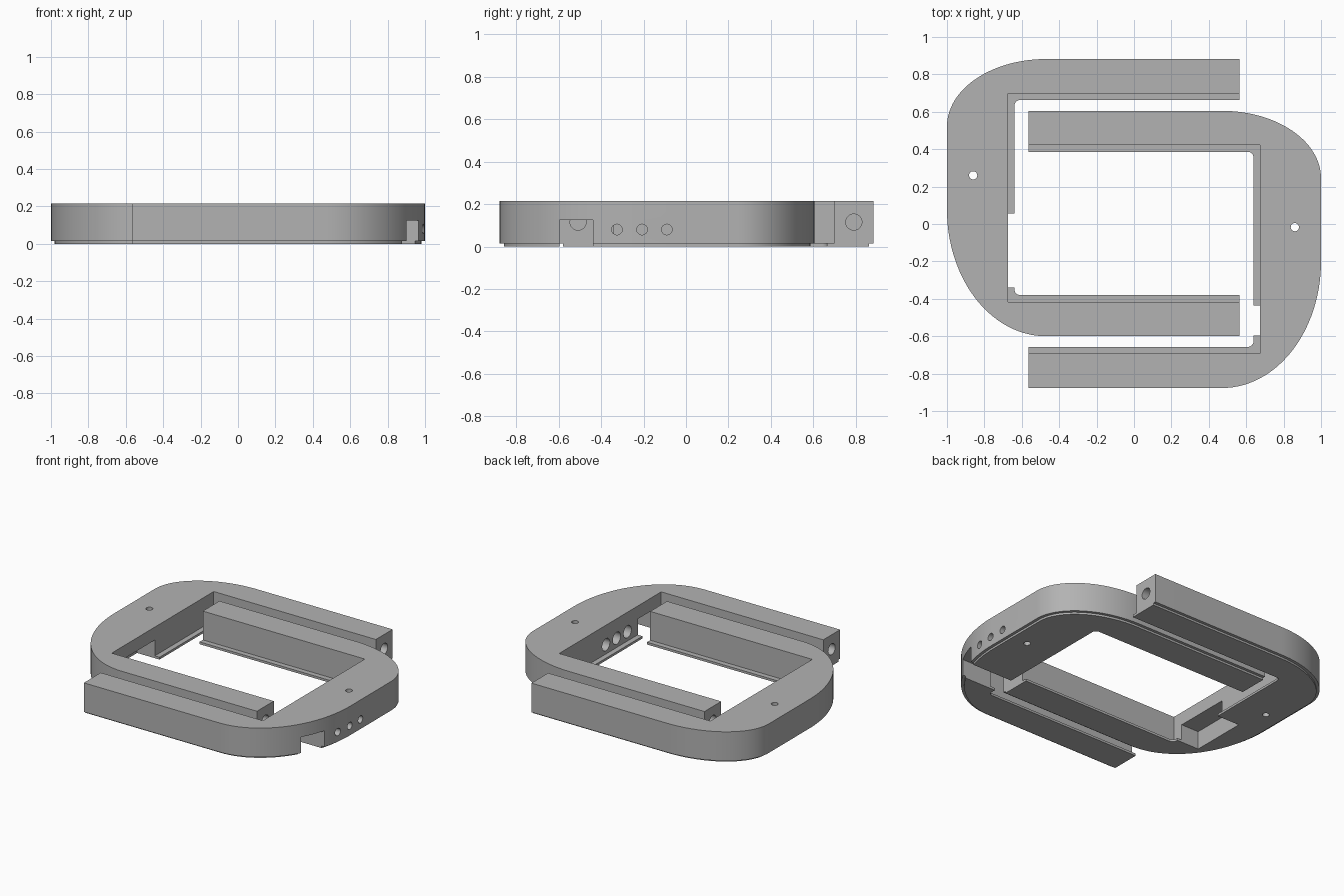
import bpy, bmesh, math
from mathutils import Matrix

if "Cube" in bpy.data.objects:
    bpy.data.objects.remove(bpy.data.objects["Cube"])

H, BASE = 0.215, 0.014          # total height, base plate thickness

grey = bpy.data.materials.new("plain_grey")
grey.diffuse_color = (0.45, 0.45, 0.45, 1)
grey.use_nodes = True
grey.node_tree.nodes["Principled BSDF"].inputs["Base Color"].default_value = grey.diffuse_color


def make_object(name, bm):
    bmesh.ops.recalc_face_normals(bm, faces=bm.faces)
    me = bpy.data.meshes.new(name)
    bm.to_mesh(me)
    bm.free()
    ob = bpy.data.objects.new(name, me)
    bpy.context.collection.objects.link(ob)
    me.materials.append(grey)
    return ob


def prism(name, pts, z0, z1):
    bm = bmesh.new()
    f = bm.faces.new([bm.verts.new((x, y, z0)) for x, y in pts])
    ext = bmesh.ops.extrude_face_region(bm, geom=[f])
    verts = [v for v in ext["geom"] if isinstance(v, bmesh.types.BMVert)]
    bmesh.ops.translate(bm, verts=verts, vec=(0, 0, z1 - z0))
    return make_object(name, bm)


def box(x0, x1, y0, y1, z0, z1):
    return prism("cutter", [(x0, y0), (x1, y0), (x1, y1), (x0, y1)], z0, z1)


def rod(axis, a, b, p, q, r):
    """Cylinder from a to b along x (p=y, q=z) or z (p=x, q=y)."""
    bm = bmesh.new()
    m = Matrix.Translation((0, 0, (a + b) / 2))
    if axis == "x":
        m = Matrix.Translation(((a + b) / 2, p, q)) @ Matrix.Rotation(math.pi / 2, 4, "Y")
    else:
        m = Matrix.Translation((p, q, 0)) @ m
    bmesh.ops.create_cone(bm, cap_ends=True, segments=32, radius1=r, radius2=r,
                          depth=abs(b - a), matrix=m)
    return make_object("cutter", bm)


def combine(ob, other, op):
    mod = ob.modifiers.new(op, "BOOLEAN")
    mod.operation, mod.object, mod.solver = op, other, "EXACT"
    bpy.context.view_layer.objects.active = ob
    bpy.ops.object.modifier_apply(modifier=mod.name)
    bpy.data.objects.remove(other)


def arc(cx, cy, a, b, t0, t1, n):
    return [(cx + a * math.cos(math.radians(t0 + (t1 - t0) * i / n)),
             cy + b * math.sin(math.radians(t0 + (t1 - t0) * i / n))) for i in range(n + 1)]


def outline(inset, lip, fillet):
    """C-shaped plan opening to -x, with unequal elliptical corners."""
    end, top, bot = -0.565, 0.605 - inset, -0.877 + inset
    xi, yt, yb = 0.675 - lip, 0.422 - lip, -0.693 + lip
    pts = [(end, bot)] + arc(0.47, -0.20, 0.53 - inset, 0.677 - inset, -90, 0, 28)
    pts += arc(0.47, 0.245, 0.53 - inset, 0.36 - inset, 0, 90, 28) + [(end, top), (end, yt)]
    if fillet:
        r = fillet
        pts += arc(xi - r, yt - r, r, r, 90, 0, 6) + arc(xi - r, yb + r, r, r, 0, -90, 6)
    else:
        pts += [(xi, yt), (xi, yb)]
    return pts + [(end, yb)]


def frame_half(name, side, dy):
    def place(pts):
        return [(side * x, y + dy) for x, y in pts]

    # wall and the base plate with its inner lip
    ob = prism(name, place(outline(0, 0, 0)), BASE, H)
    combine(ob, prism("base", place(outline(0.02, 0.036, 0.03)), 0, BASE + 0.002), "UNION")
    # vertical screw hole
    combine(ob, rod("z", -0.1, 0.4, side * 0.86, -0.017 + dy, 0.022), "DIFFERENCE")
    # rod sockets in the arm ends
    for y in (0.513, -0.785):
        combine(ob, rod("x", side * -0.7, side * -0.25, y + dy, 0.115, 0.038), "DIFFERENCE")
    return ob


right = frame_half("right_frame_half", 1, 0)
left = frame_half("left_frame_half", -1, 0.277)

# slot through the right wall
combine(right, box(0.6, 1.1, -0.595, -0.437, -0.1, 0.125), "DIFFERENCE")
# stepped cable holes through the right wall
for y in (-0.325, -0.207, -0.09):
    combine(right, rod("x", 0.5, 1.1, y, 0.08, 0.025), "DIFFERENCE")
    combine(right, rod("x", 0.62, 0.88, y, 0.08, 0.042), "DIFFERENCE")
# pocket in the left wall, open below and inward
combine(left, box(-0.81, -0.6, -0.34, 0.055, -0.1, 0.125), "DIFFERENCE")

for ob in (right, left):
    bpy.ops.object.select_all(action="DESELECT")
    ob.select_set(True)
    bpy.context.view_layer.objects.active = ob
    bpy.ops.object.shade_smooth_by_angle(angle=math.radians(30))
